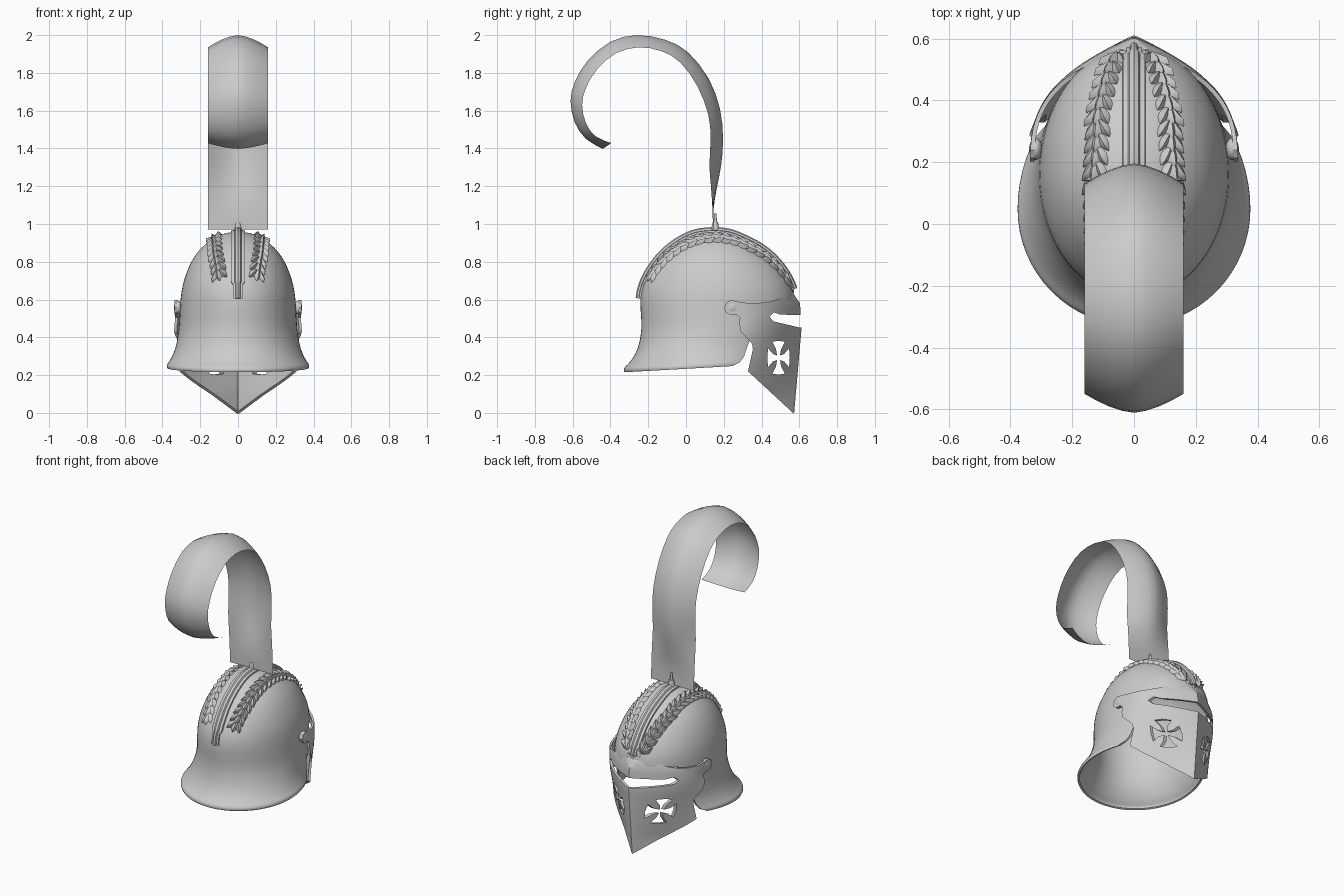
import bpy, bmesh, math
from mathutils import Vector
from mathutils.bvhtree import BVHTree

if "Cube" in bpy.data.objects:
    bpy.data.objects.remove(bpy.data.objects["Cube"])


def make(name, verts, faces, angle=40):
    me = bpy.data.meshes.new(name)
    bm = bmesh.new()
    vs = [bm.verts.new(v) for v in verts]
    for f in faces:
        bm.faces.new([vs[i] for i in f])
    bmesh.ops.recalc_face_normals(bm, faces=bm.faces)
    bm.to_mesh(me)
    bm.free()
    ob = bpy.data.objects.new(name, me)
    bpy.context.collection.objects.link(ob)
    smooth(ob, angle)
    return ob


def smooth(ob, angle=40):
    bpy.ops.object.select_all(action='DESELECT')
    bpy.context.view_layer.objects.active = ob
    ob.select_set(True)
    bpy.ops.object.shade_smooth_by_angle(angle=math.radians(angle))


def grid_faces(rows, cols, wrap=False):
    return [(r * cols + c, r * cols + (c + 1) % cols, (r + 1) * cols + (c + 1) % cols, (r + 1) * cols + c)
            for r in range(rows - 1) for c in range(cols if wrap else cols - 1)]


def spline(pts, n):
    # Catmull-Rom through tuples
    out = []
    for i in range(len(pts) - 1):
        p = [pts[max(0, i - 1)], pts[i], pts[i + 1], pts[min(len(pts) - 1, i + 2)]]
        for k in range(n):
            t = k / n
            out.append(tuple(0.5 * (2 * b + (c - a) * t + (2 * a - 5 * b + 4 * c - d) * t * t
                                    + (3 * b - a - 3 * c + d) * t ** 3) for a, b, c, d in zip(*p)))
    return out + [pts[-1]]


def lerp(table, x):
    for (x0, y0), (x1, y1) in zip(table, table[1:]):
        if x <= x1:
            break
    return y0 + (y1 - y0) * (x - x0) / (x1 - x0)


def apply_mod(ob, mod):
    bpy.context.view_layer.objects.active = ob
    bpy.ops.object.modifier_apply(modifier=mod.name)


def thicken(ob, t):
    m = ob.modifiers.new("thick", 'SOLIDIFY')
    m.thickness, m.offset = t, 0
    apply_mod(ob, m)


def cut(ob, outline, op='DIFFERENCE'):
    # side-view outline (y, z) pushed through the whole width
    n = len(outline)
    verts = [(x, y, z) for x in (-1, 1) for y, z in outline]
    faces = [tuple(range(n)), tuple(range(n, 2 * n))] + [(i, (i + 1) % n, n + (i + 1) % n, n + i) for i in range(n)]
    c = make("cutter", verts, faces)
    c.hide_render = True
    m = ob.modifiers.new("cut", 'BOOLEAN')
    m.operation, m.object, m.solver = op, c, 'EXACT'
    apply_mod(ob, m)
    bpy.data.objects.remove(c)


# Skull shell: rings of z, centre y, back y, front y, half width
rings = spline([(.218, .05, -.32, .48, .368), (.235, .05, -.322, .48, .37), (.27, .07, -.288, .50, .35),
                (.34, .10, -.25, .53, .325), (.45, .15, -.23, .56, .307), (.60, .16, -.235, .568, .298),
                (.70, .16, -.21, .54, .28), (.80, .155, -.148, .47, .24), (.87, .15, -.078, .387, .188),
                (.92, .15, .0, .29, .125), (.945, .15, .07, .22, .065), (.952, .15, .149, .151, .001)], 3)
SEG = 64
verts = []
for z, yc, yb, yf, w in rings:
    for i in range(SEG):
        a = 2 * math.pi * i / SEG
        s = math.sin(a)
        y = yc + s * (yf - yc if s > 0 else yc - yb)
        verts.append((w * math.cos(a), y, z + .055 * (y + .32) * max(0, 1 - (z - .22) / .15)))
faces = grid_faces(len(rings), SEG, True)
faces.append(tuple(range((len(rings) - 1) * SEG, len(rings) * SEG)))
skull = make("helmet_skull", verts, faces)
tree = BVHTree.FromPolygons([Vector(v) for v in verts], faces)
thicken(skull, .012)
cut(skull, [(.235, .1), (.25, .25), (.285, .268), (.308, .30), (.333, .375), (.355, .43), (.38, .51),
            (.42, .585), (.7, .61), (.7, .1)])
smooth(skull)

# Visor: pointed plate wrapped around the face, then trimmed and pierced
ridge = [(-.03, .563), (.44, .604), (.58, .597), (.67, .565)]
ROWS, HALF = 25, 22
verts = []
for r in range(ROWS):
    z = -.02 + .69 * r / (ROWS - 1)
    k = min(1, max(0, (z - .1) / .4))
    for c in range(-HALF, HALF + 1):
        d = .42 * (abs(c) / HALF) ** 1.4
        x = (1 - k) * 1.15 * d + k * .33 * (1 - (1 - d / .42) ** 3)
        verts.append((math.copysign(x, c), lerp(ridge, z) - d, z))
visor = make("visor", verts, grid_faces(ROWS, 2 * HALF + 1), 30)
thicken(visor, .014)
cut(visor, [(.203, .558), (.213, .583), (.24, .597), (.27, .59), (.33, .581), (.386, .582), (.44, .587), (.49, .602),
            (.53, .632), (.55, .64), (.57, .63), (.60, .585), (.8, .585), (.8, -.22), (.566, .0), (.328, .22),
            (.354, .336), (.35, .365), (.333, .384), (.29, .43), (.283, .47), (.285, .505), (.265, .522),
            (.23, .52), (.21, .535)], 'INTERSECT')
cut(visor, [(.442, .508), (.465, .532), (.50, .52), (.8, .516), (.8, .452), (.60, .452), (.465, .484)])
cross = []
for q in range(4):
    a = -q * math.pi / 2
    for u, v in [(-.012, .012), (-.02, .045), (-.05, .084), (0, .09), (.05, .084), (.02, .045)]:
        cross.append((.49 + .66 * (u * math.cos(a) - v * math.sin(a)), .292 + u * math.sin(a) + v * math.cos(a)))
cut(visor, cross)
smooth(visor, 30)

# Visor pivots
for side, s in (("left", -1), ("right", 1)):
    bpy.ops.mesh.primitive_uv_sphere_add(segments=24, ring_count=12, radius=.036, location=(s * .318, .243, .558))
    ob = bpy.context.object
    ob.name = "pivot_" + side
    ob.scale.x = .6
    smooth(ob)


def on_skull(phi, lateral):
    # point and normal on the shell; phi runs from front (0) over the top to the back (pi)
    d = Vector((lateral / .4, math.cos(phi), math.sin(phi))).normalized()
    p, n, _, _ = tree.ray_cast(Vector((0, .15, .55)), d)
    return p, (n if n.dot(d) > 0 else -n)


# Central crest ridge swept over the shell
prof = [(-.038, -.012), (-.036, .014), (-.019, .016), (-.014, .026), (0, .032),
        (.014, .026), (.019, .016), (.036, .014), (.038, -.012)]
verts, STEPS = [], 60
for i in range(STEPS + 1):
    phi = math.radians(14 + 158 * i / STEPS)
    p, n = on_skull(phi, 0)
    n = Vector((0, n.y, n.z)).normalized()
    w = .68 if i > STEPS - 5 or i < 3 else 1
    verts += [Vector((x * w, p.y, p.z)) + n * h for x, h in prof]
k = len(prof)
make("crest_ridge", verts, grid_faces(STEPS + 1, k) + [tuple(range(k)), tuple(range(STEPS * k, STEPS * k + k))], 35)

# Laurel branches beside the ridge
lat = [(10, .035), (30, .08), (55, .12), (90, .135), (125, .13), (160, .10)]
verts, faces = [], []
LT, LS, N = 7, 5, 19
for side in (-1, 1):
    for i in range(N):
        deg = 17 + 128 * i / (N - 1)
        p, nrm = on_skull(math.radians(deg), side * lerp(lat, deg))
        q, _ = on_skull(math.radians(deg + 3), side * lerp(lat, deg + 3))
        tan = (q - p).normalized()
        bi = nrm.cross(tan).normalized()
        for ang in (-32, 32, 0):
            a = math.radians(ang)
            d = tan * math.cos(a) + bi * math.sin(a)
            s = nrm.cross(d)
            base = len(verts)
            for r in range(LT):
                t = r / (LT - 1)
                w = .021 * math.sin(math.pi * (.04 + .95 * t ** .8))
                for c in range(LS):
                    u = 2 * c / (LS - 1) - 1
                    h = .022 * (1 - abs(u) ** 1.5) * min(1, 6 * w / .021) + .010 * t - .006 + (.004 if ang == 0 else 0)
                    verts.append(p + d * (.082 * t) + s * (w * u) + nrm * h)
            faces += [tuple(base + j for j in f) for f in grid_faces(LT, LS)]
make("laurel_leaves", verts, faces, 50)

# Brow ornament where the branches meet
for i, (x, z, tilt) in enumerate([(0, .655, 0), (-.03, .67, .7), (.03, .67, -.7)]):
    bpy.ops.mesh.primitive_uv_sphere_add(segments=16, ring_count=8, radius=.03,
                                         location=(x, .555 - abs(x) * .3, z), rotation=(.3, tilt, 0))
    ob = bpy.context.object
    ob.name = "brow_bud_%d" % i
    ob.scale = (.45, .5, 1)
    smooth(ob)

# Plume: cambered ribbon, (centre y, centre z, edge y, edge z)
path = [(.145, .97, .143, .97), (.146, 1.08, .14, 1.08), (.163, 1.19, .132, 1.2), (.186, 1.31, .124, 1.31),
        (.196, 1.45, .13, 1.45), (.18, 1.61, .118, 1.58), (.12, 1.77, .06, 1.73), (.01, 1.91, -.03, 1.855),
        (-.11, 1.975, -.13, 1.915), (-.26, 2.0, -.25, 1.935), (-.40, 1.965, -.37, 1.905), (-.52, 1.865, -.47, 1.82),
        (-.59, 1.75, -.53, 1.72), (-.611, 1.65, -.55, 1.63), (-.59, 1.54, -.53, 1.535), (-.53, 1.45, -.48, 1.465),
        (-.44, 1.398, -.395, 1.428)]
verts, C = [], 9
rows = spline(path, 2)
for cy, cz, ey, ez in rows:
    for c in range(C):
        u = 2 * c / (C - 1) - 1
        f = abs(u) ** 1.6
        verts.append((.16 * u, cy + (ey - cy) * f, cz + (ez - cz) * f))
make("plume", verts, grid_faces(len(rows), C), 60)

# Plume holder pin
for name, r1, r2, z, h in (("plume_socket", .024, .014, .985, .05), ("plume_pin", .011, .006, 1.02, .07)):
    bpy.ops.mesh.primitive_cone_add(vertices=16, radius1=r1, radius2=r2, depth=h, location=(0, .155, z))
    bpy.context.object.name = name
    smooth(bpy.context.object)
